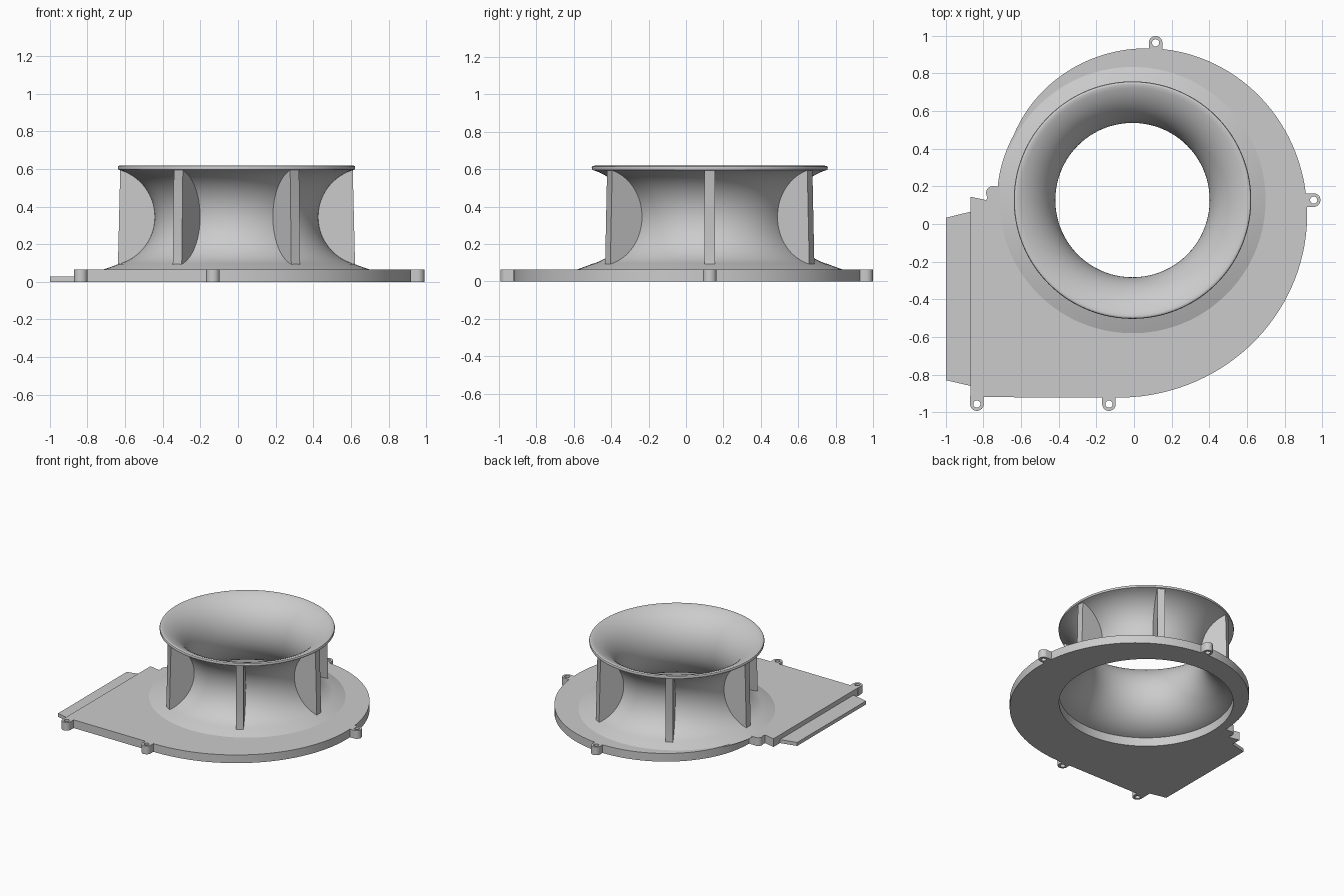
import bpy, bmesh
from math import sin, cos, pi, radians
from mathutils import Matrix, Vector

cube = bpy.data.objects.get("Cube")
if cube:
    bpy.data.objects.remove(cube, do_unlink=True)

CX, CY = -0.008, 0.127      # axis of the inlet
PLATE_H = 0.065
HOLE_R = 0.627

grey = bpy.data.materials.new("plain grey")
grey.use_nodes = True
grey.diffuse_color = (0.6, 0.6, 0.6, 1)
grey.node_tree.nodes["Principled BSDF"].inputs["Base Color"].default_value = (0.6, 0.6, 0.6, 1)


def arc(cx, cy, r, a0, a1, n):
    """Points on an arc, angles in degrees."""
    return [(cx + r * cos(radians(a0 + (a1 - a0) * i / n)),
             cy + r * sin(radians(a0 + (a1 - a0) * i / n))) for i in range(n + 1)]


def finish(name, mesh):
    mesh.materials.clear()
    mesh.materials.append(grey)
    ob = bpy.data.objects.new(name, mesh)
    bpy.context.collection.objects.link(ob)
    bpy.ops.object.select_all(action='DESELECT')
    ob.select_set(True)
    bpy.context.view_layer.objects.active = ob
    bpy.ops.object.shade_smooth_by_angle(angle=radians(30))
    return ob


def extruded(name, loops, height, matrix=Matrix()):
    """Solid from closed 2D loops; inner loops become holes."""
    cu = bpy.data.curves.new(name + " outline", 'CURVE')
    cu.dimensions = '2D'
    cu.fill_mode = 'BOTH'
    cu.extrude = height / 2
    for pts in loops:
        sp = cu.splines.new('POLY')
        sp.points.add(len(pts) - 1)
        for p, (x, y) in zip(sp.points, pts):
            p.co = (x, y, 0, 1)
        sp.use_cyclic_u = True
    tmp = bpy.data.objects.new(name + " outline", cu)
    bpy.context.collection.objects.link(tmp)
    dg = bpy.context.evaluated_depsgraph_get()
    mesh = bpy.data.meshes.new_from_object(tmp.evaluated_get(dg))
    bpy.data.objects.remove(tmp, do_unlink=True)
    mesh.name = name
    bm = bmesh.new()
    bm.from_mesh(mesh)
    bmesh.ops.remove_doubles(bm, verts=bm.verts, dist=1e-5)
    bmesh.ops.transform(bm, matrix=matrix, verts=bm.verts)
    bmesh.ops.recalc_face_normals(bm, faces=bm.faces)
    bm.to_mesh(mesh)
    bm.free()
    return finish(name, mesh)


# Scroll plate: a spiral edge, a straight run to the outlet, a round opening
outline = []
for i in range(97):
    a = radians(-96 + 270 * i / 96)
    r = 0.925 - 0.122 * a / (pi / 2)
    outline.append((CX + r * cos(a), CY + r * sin(a)))
outline += [(-0.76, 0.2), (-0.785, 0.127), (-0.87, 0.145), (-0.87, -0.92)]
opening = arc(CX, CY, HOLE_R, 0, 357.5, 143)
extruded("scroll_plate", [outline, opening], PLATE_H,
         Matrix.Translation((0, 0, PLATE_H / 2)))

# Thin lip at the outlet
extruded("outlet_lip", [[(-0.87, 0.065), (-1, 0.033), (-1, -0.83), (-0.87, -0.86)]],
         0.028, Matrix.Translation((0, 0, 0.014)))

# Screw lugs: position and the direction in which each points
lugs = [(0.115, 0.963, 90), (0.955, 0.127, 0), (-0.133, -0.957, -90),
        (-0.835, -0.957, -90), (-0.75, 0.165, 165)]
for x, y, angle in lugs:
    tab = [(-0.045, -0.036)] + arc(0, 0, 0.036, -90, 90, 16) + [(-0.045, 0.036)]
    hole = arc(0, 0, 0.019, 0, 345, 23)
    m = Matrix.Translation((x, y, PLATE_H / 2)) @ Matrix.Rotation(radians(angle), 4, 'Z')
    extruded("screw_lug", [tab, hole], PLATE_H, m)

# Inlet horn: one wall profile turned about the axis
RC, ZC = 0.695, 0.345
profile = [(0.72, 0.06), (0.705, 0.066), (0.67, 0.078)]
profile += arc(RC, ZC, 0.26, 255.5, 104.5, 32)
profile += [(0.63, 0.601), (0.631, 0.608), (0.628, 0.615), (0.622, 0.618)]
profile += arc(RC, ZC, 0.285, 106.3, 256.2, 36)
profile += [(HOLE_R, 0.06)]
bm = bmesh.new()
ring = [bm.verts.new((r, 0, z)) for r, z in profile]
edges = [bm.edges.new((ring[i - 1], ring[i])) for i in range(len(ring))]
bmesh.ops.spin(bm, geom=ring + edges, cent=(0, 0, 0), axis=(0, 0, 1),
               angle=2 * pi, steps=144, use_merge=True)
bmesh.ops.remove_doubles(bm, verts=bm.verts, dist=1e-5)
bmesh.ops.translate(bm, verts=bm.verts, vec=Vector((CX, CY, 0)))
bmesh.ops.recalc_face_normals(bm, faces=bm.faces)
horn = bpy.data.meshes.new("inlet_horn")
bm.to_mesh(horn)
bm.free()
finish("inlet_horn", horn)

# Six upright ribs bracing the horn
rib = arc(RC, ZC, 0.268, 106, 251, 28) + [(0.61, 0.093), (0.63, 0.093), (0.618, 0.595)]
for k in range(6):
    m = (Matrix.Translation((CX, CY, 0)) @ Matrix.Rotation(k * pi / 3, 4, 'Z')
         @ Matrix.Rotation(pi / 2, 4, 'X'))
    extruded("horn_rib", [rib], 0.055, m)
